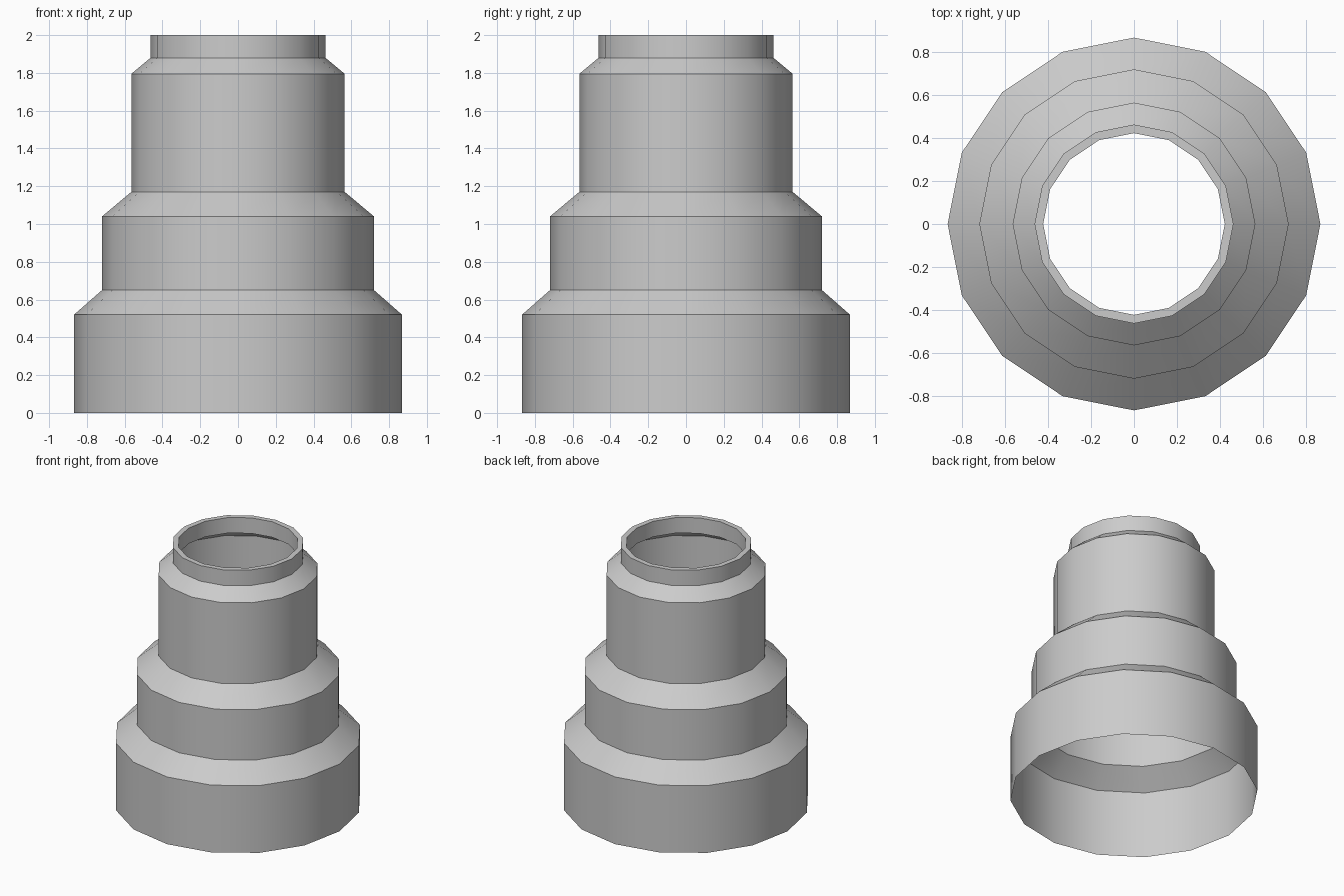
import bpy, bmesh
from math import cos, sin, tau

if "Cube" in bpy.data.objects:
    bpy.data.objects.remove(bpy.data.objects["Cube"])

SIDES = 16

# Half-section (radius, height): stepped shell, then rim and inner lip
PROFILE = [
    (0.868, 0.0), (0.868, 0.52),    # base tier
    (0.72, 0.65), (0.72, 1.04),     # middle tier
    (0.565, 1.17), (0.565, 1.795),  # upper tier
    (0.463, 1.88), (0.463, 2.0),    # collar
    (0.423, 2.0), (0.423, 1.88),    # rim and inner lip
]


def lathe(name, profile):
    """Revolve a half-section around z into an open shell."""
    bm = bmesh.new()
    rings = [[bm.verts.new((r * cos(tau * i / SIDES), r * sin(tau * i / SIDES), z))
              for i in range(SIDES)] for r, z in profile]
    for low, high in zip(rings, rings[1:]):
        for i in range(SIDES):
            j = (i + 1) % SIDES
            bm.faces.new((low[i], low[j], high[j], high[i]))
    mesh = bpy.data.meshes.new(name)
    bm.to_mesh(mesh)
    bm.free()
    obj = bpy.data.objects.new(name, mesh)
    bpy.context.collection.objects.link(obj)
    return obj


# Stepped tube, round sides smooth and steps sharp
tube = lathe("stepped_tube", PROFILE)
bpy.context.view_layer.objects.active = tube
tube.select_set(True)
bpy.ops.object.shade_smooth_by_angle(angle=0.5)
